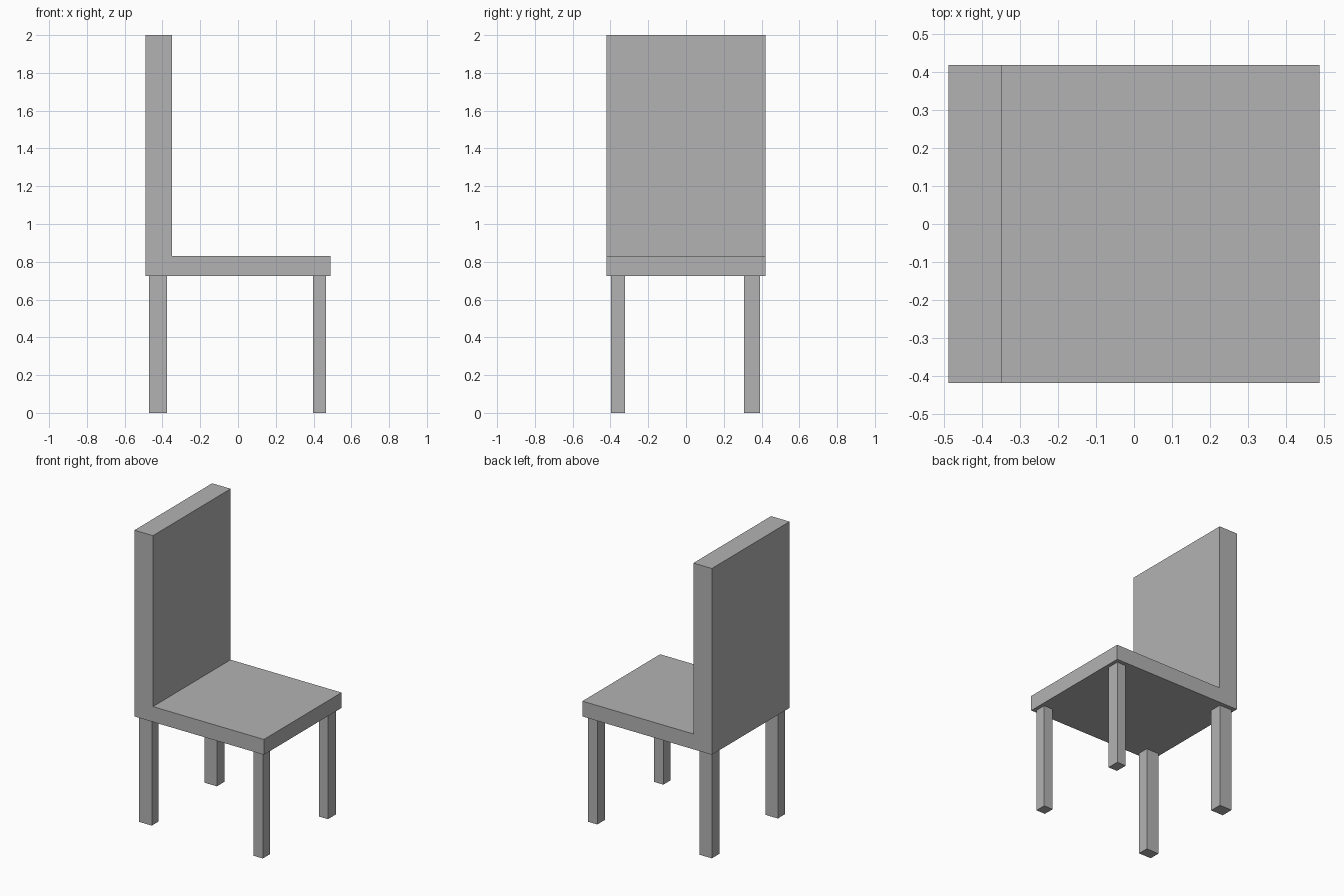
import bpy
import bmesh
from mathutils import Vector

cube = bpy.data.objects.get("Cube")
if cube:
    bpy.data.objects.remove(cube, do_unlink=True)

grey = bpy.data.materials.new("plain grey")
grey.use_nodes = True
COLOUR = (0.45, 0.45, 0.45, 1)
grey.diffuse_color = COLOUR
grey.node_tree.nodes["Principled BSDF"].inputs["Base Color"].default_value = COLOUR


def extrude_profile(name, points, offset):
    """Make a flat-faced solid by sweeping a closed profile along offset."""
    bm = bmesh.new()
    face = bm.faces.new([bm.verts.new(p) for p in points])
    swept = bmesh.ops.extrude_face_region(bm, geom=[face])["geom"]
    moved = [v for v in swept if isinstance(v, bmesh.types.BMVert)]
    bmesh.ops.translate(bm, verts=moved, vec=Vector(offset))
    bmesh.ops.recalc_face_normals(bm, faces=bm.faces)
    mesh = bpy.data.meshes.new(name)
    bm.to_mesh(mesh)
    bm.free()
    mesh.materials.append(grey)
    obj = bpy.data.objects.new(name, mesh)
    bpy.context.collection.objects.link(obj)
    return obj


SEAT_BOTTOM, SEAT_TOP, BACK_TOP = 0.725, 0.83, 2.0
HALF_LENGTH, HALF_WIDTH, BACK_FACE = 0.49, 0.42, -0.35

# Seat and backrest: one L-shaped slab
outline = [(-HALF_LENGTH, SEAT_BOTTOM), (HALF_LENGTH, SEAT_BOTTOM),
           (HALF_LENGTH, SEAT_TOP), (BACK_FACE, SEAT_TOP),
           (BACK_FACE, BACK_TOP), (-HALF_LENGTH, BACK_TOP)]
extrude_profile("seat_and_backrest", [(x, -HALF_WIDTH, z) for x, z in outline],
                (0, 2 * HALF_WIDTH, 0))

# Legs: thicker pair under the backrest, thinner pair under the open seat edge
x_spans = {"backrest": (-0.47, -0.375), "seat_edge": (0.397, 0.466)}
y_spans = {"front": (-0.397, -0.322), "rear": (0.307, 0.392)}
for end, (x0, x1) in x_spans.items():
    for side, (y0, y1) in y_spans.items():
        foot = [(x0, y0, 0), (x1, y0, 0), (x1, y1, 0), (x0, y1, 0)]
        extrude_profile(f"{side}_{end}_leg", foot, (0, 0, SEAT_BOTTOM))
